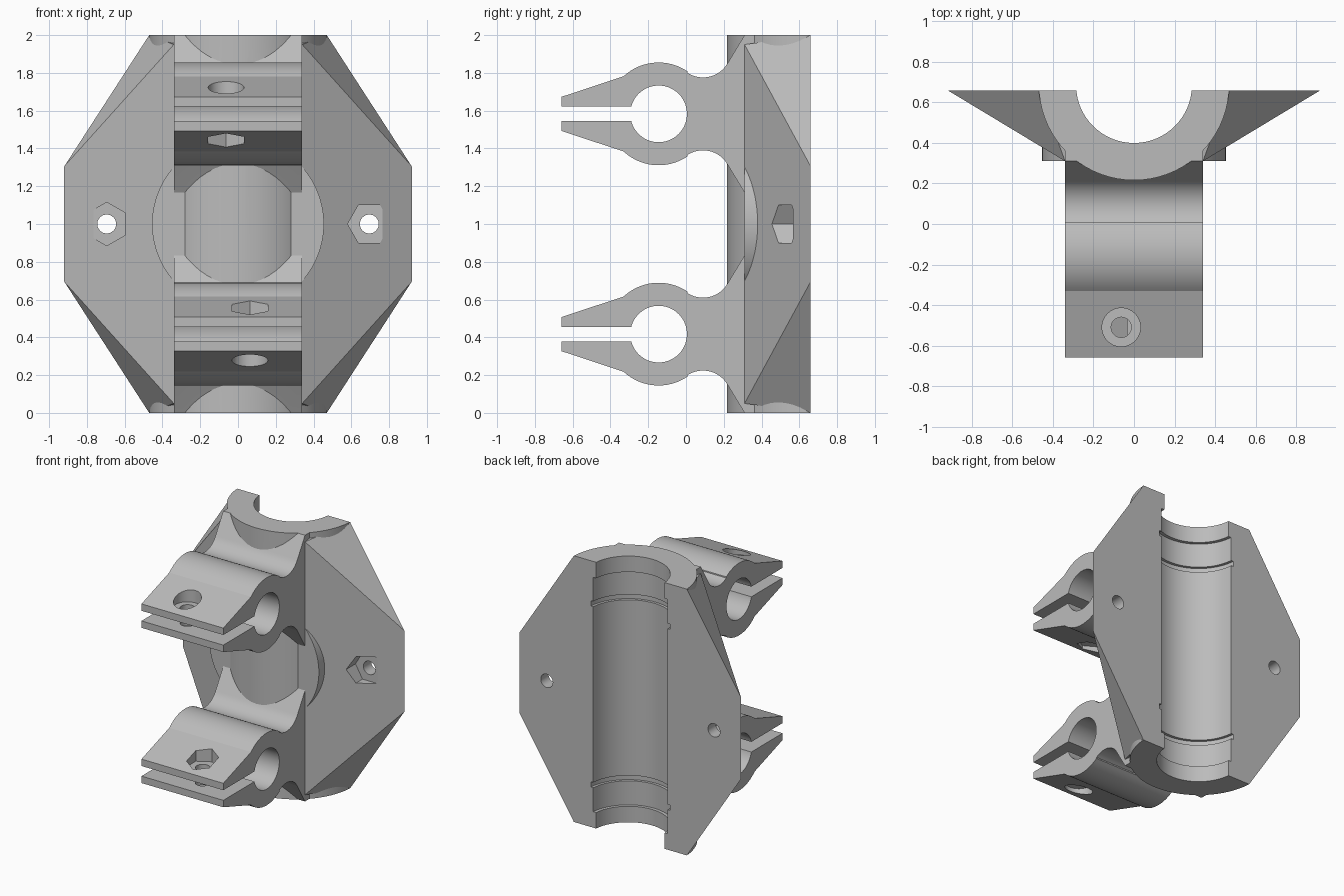
import bpy
import bmesh
from math import sin, cos, radians

cube = bpy.data.objects.get("Cube")
if cube:
    bpy.data.objects.remove(cube, do_unlink=True)

grey = bpy.data.materials.new("plain_grey")
grey.use_nodes = True
grey.diffuse_color = (0.5, 0.5, 0.5, 1)
grey.node_tree.nodes["Principled BSDF"].inputs["Base Color"].default_value = (0.5, 0.5, 0.5, 1)


def to_object(name, bm):
    bmesh.ops.recalc_face_normals(bm, faces=bm.faces)
    mesh = bpy.data.meshes.new(name)
    bm.to_mesh(mesh)
    bm.free()
    mesh.materials.append(grey)
    obj = bpy.data.objects.new(name, mesh)
    bpy.context.collection.objects.link(obj)
    return obj


def arc(cu, cv, r, start, end, n):
    angles = [radians(start + (end - start) * i / n) for i in range(n + 1)]
    return [(cu + r * cos(a), cv + r * sin(a)) for a in angles]


def ring(cu, cv, r, sides=72, turn=0):
    return arc(cu, cv, r, turn, turn + 360, sides)[:-1]


def rect(u0, u1, v0, v1):
    return [(u0, v0), (u1, v0), (u1, v1), (u0, v1)]


def prism(name, outline, axis, start, end):
    """Extrude a 2D outline along the named axis."""
    place = {"x": lambda u, v, t: (t, u, v),
             "y": lambda u, v, t: (u, t, v),
             "z": lambda u, v, t: (u, v, t)}[axis]
    bm = bmesh.new()
    low = [bm.verts.new(place(u, v, start)) for u, v in outline]
    high = [bm.verts.new(place(u, v, end)) for u, v in outline]
    bm.faces.new(low)
    bm.faces.new(high)
    for i in range(len(low)):
        j = (i + 1) % len(low)
        bm.faces.new((low[i], low[j], high[j], high[i]))
    return to_object(name, bm)


def combine(target, tool, operation):
    mod = target.modifiers.new(operation.lower(), "BOOLEAN")
    mod.object = tool
    mod.operation = operation
    mod.solver = "EXACT"
    bpy.context.view_layer.objects.active = target
    bpy.ops.object.modifier_apply(modifier=mod.name)
    bpy.data.objects.remove(tool, do_unlink=True)


BACK, FRONT, BORE_Y = 0.66, 0.31, 0.686

# Faceted back body: wide octagon at the back narrowing to a strip in front
bm = bmesh.new()
for sx in (-1, 1):
    for sz in (-1, 1):
        for x, y, z in ((0.47, BACK, 1), (0.92, BACK, 0.305), (0.34, FRONT, 0.95),
                        (0.47, 0.8, 1), (0.92, 0.8, 0.305)):
            bm.verts.new((sx * x, y, 1 + sz * z))
hull = bmesh.ops.convex_hull(bm, input=bm.verts)
bmesh.ops.dissolve_limit(bm, angle_limit=radians(0.5), verts=bm.verts, edges=bm.edges)
body = to_object("bearing_clamp_body", bm)

# Bearing housing tube and the round boss on the front
combine(body, prism("housing", ring(0, BORE_Y, 0.47), "z", 0, 2), "UNION")
combine(body, prism("front_boss", ring(0, 1, 0.455, 96), "y", FRONT, 0.6), "UNION")

# Rod clamps: half outline mirrored about the rod's centre height
ROD_Y, ROD_Z = -0.145, 0.583
half = ([(-0.66, 0.09)] + arc(ROD_Y, 0, 0.272, 133, 56, 16)
        + arc(0.09, 0.343, 0.15, 237, 329, 18) + [(FRONT, 0.417), (0.45, 0.417)])
for side in (1, -1):
    centre = 1 + side * ROD_Z
    outline = [(y, centre + z) for y, z in half]
    outline += [(y, centre - z) for y, z in reversed(half)]
    combine(body, prism("rod_clamp", outline, "x", -0.34, 0.34), "UNION")

# Flat back
combine(body, prism("back_trim", rect(-1.2, 1.2, BACK, 1.3), "z", -0.1, 2.1), "DIFFERENCE")

# Bearing bore with end lips and two retaining grooves
for radius, low, high in ((0.286, -0.1, 2.1), (0.31, 0.12, 1.88),
                          (0.33, 0.3, 0.34), (0.33, 1.66, 1.7)):
    combine(body, prism("bore", ring(0, BORE_Y, radius, 96), "z", low, high), "DIFFERENCE")

for side in (1, -1):
    # Rod hole and clamping slot
    centre = 1 + side * ROD_Z
    combine(body, prism("rod_hole", ring(ROD_Y, centre, 0.15), "x", -0.5, 0.5), "DIFFERENCE")
    combine(body, prism("slot", rect(-0.8, ROD_Y, centre - 0.038, centre + 0.038),
                        "x", -0.5, 0.5), "DIFFERENCE")

    # Clamp screw: through hole, round head recess outside, nut recess inside
    x, y = -0.063 * side, -0.51
    for outline, low, high in ((ring(x, y, 0.05, 32), -0.3, 0.3),
                               (ring(x, y, 0.095, 48), 0.078, 0.3),
                               (ring(x, y, 0.11, 6, 30), -0.3, -0.078)):
        combine(body, prism("screw", outline, "z", centre + side * low,
                            centre + side * high), "DIFFERENCE")

    # Mounting hole and nut recess in each wing
    x = 0.695 * side
    combine(body, prism("mount_hole", ring(x, 1, 0.05, 32), "y", 0.2, 0.9), "DIFFERENCE")
    turn = 0 if side > 0 else 30
    combine(body, prism("nut_recess", ring(x, 1, 0.115, 6, turn), "y", 0.2, 0.567), "DIFFERENCE")

bpy.ops.object.select_all(action="DESELECT")
body.select_set(True)
bpy.context.view_layer.objects.active = body
bpy.ops.object.shade_smooth_by_angle(angle=radians(20))
